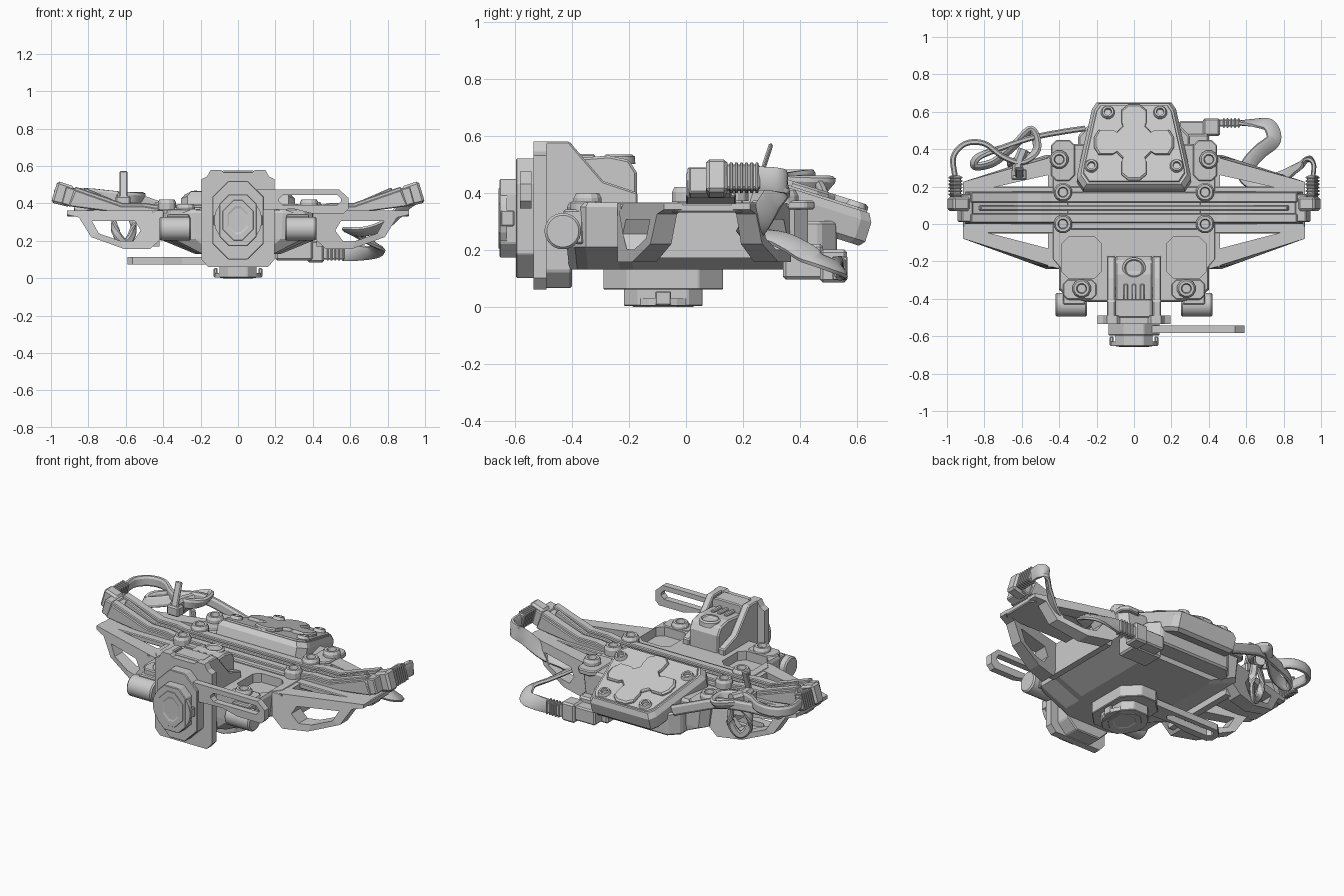
import bpy, bmesh, math
from mathutils import Vector, Matrix

if "Cube" in bpy.data.objects:
    bpy.data.objects.remove(bpy.data.objects["Cube"])

# ---------- helpers ----------
def loft(name, rings, bevel=0, mat=None, smooth=False):
    bm = bmesh.new()
    rs = [[bm.verts.new(p) for p in r] for r in rings]
    n = len(rs[0])
    for a, b in zip(rs, rs[1:]):
        for i in range(n):
            bm.faces.new((a[i], a[(i+1) % n], b[(i+1) % n], b[i]))
    bm.faces.new(rs[0]); bm.faces.new(rs[-1])
    bmesh.ops.recalc_face_normals(bm, faces=bm.faces)
    me = bpy.data.meshes.new(name); bm.to_mesh(me); bm.free()
    ob = bpy.data.objects.new(name, me)
    bpy.context.collection.objects.link(ob)
    if mat: ob.matrix_world = mat
    if bevel:
        m = ob.modifiers.new("edge", 'BEVEL'); m.width = bevel; m.segments = 1
        m.limit_method = 'ANGLE'; m.angle_limit = math.radians(35)
    if smooth:
        bpy.ops.object.select_all(action='DESELECT')
        ob.select_set(True); bpy.context.view_layer.objects.active = ob
        bpy.ops.object.shade_smooth_by_angle()
    return ob

def prism(name, pts, axis, lo, hi, bevel=0, mat=None, smooth=False):
    f = {'x': lambda a, b, c: (c, a, b), 'y': lambda a, b, c: (a, c, b), 'z': lambda a, b, c: (a, b, c)}[axis]
    return loft(name, [[f(a, b, c) for a, b in pts] for c in (lo, hi)], bevel, mat, smooth)

def box(name, x, y, z, bevel=0.006, mat=None):
    return prism(name, [(x[0], y[0]), (x[1], y[0]), (x[1], y[1]), (x[0], y[1])], 'z', z[0], z[1], bevel, mat)

def circle(r, n, c=(0, 0), rx=1):
    return [(c[0]+r*rx*math.cos(2*math.pi*(i+.5)/n), c[1]+r*math.sin(2*math.pi*(i+.5)/n)) for i in range(n)]

def octo(w, h, c, cx=0, cy=0):
    q = [(w, h-c), (w-c, h)]
    q += [(-a, b) for a, b in reversed(q)]
    q += [(-a, -b) for a, b in q]
    return [(cx+a, cy+b) for a, b in q]

def sym(pts):  # mirror half an outline in its first coordinate
    return pts + [(-a, b) for a, b in reversed(pts)]

def cut(ob, cutter):
    m = ob.modifiers.new("cut", 'BOOLEAN'); m.operation = 'DIFFERENCE'; m.object = cutter; m.solver = 'EXACT'
    bpy.context.view_layer.objects.active = ob
    bpy.ops.object.modifier_apply(modifier="cut")
    bpy.data.objects.remove(cutter)

def bolt(name, x, y, z, r=.046, mat=None):
    prof = [(r*1.1, -.03), (r*1.1, .005), (r*.9, .022), (r*.6, .022), (r*.5, 0)]
    loft(name, [[(a, b, z+h) for a, b in circle(q, 12, (x, y))] for q, h in prof], 0, mat)

def ribbon(name, path, h=.035, t=.014):  # flat cable through (x, y, z, roll) points
    P = [Vector(p[:3]) for p in path]; R = [p[3] if len(p) > 3 else 0 for p in path]
    P = [2*P[0]-P[1]] + P + [2*P[-1]-P[-2]]
    S = []
    for i in range(1, len(P)-2):
        for k in range(8):
            u = k/8; a, b, c, d = P[i-1:i+3]
            pos = .5*((2*b)+(c-a)*u+(2*a-5*b+4*c-d)*u*u+(3*b-a-3*c+d)*u**3)
            S.append((pos, R[i-1]*(1-u)+R[i]*u))
    S.append((P[-2], R[-1]))
    rings = []
    for i, (p, r) in enumerate(S):
        tan = (S[min(i+1, len(S)-1)][0]-S[max(i-1, 0)][0]).normalized()
        side = tan.cross(Vector((0, 0, 1))).normalized(); up = side.cross(tan)
        q = Matrix.Rotation(math.radians(r), 3, tan); side, up = q @ side, q @ up
        sec = [(1, .6), (.5, 1), (-.5, 1), (-1, .6), (-1, -.6), (-.5, -1), (.5, -1), (1, -.6)]
        rings.append([p+side*t*a+up*h*b for a, b in sec])
    loft(name, rings, smooth=True)

# ---------- main body: plate with tapered hull ----------
outline = sym([(.24, -.44), (.36, -.41), (.4, -.37), (.4, -.25), (.44, -.2), (.44, .4), (.4, .45), (.3, .45)])
hull = lambda sx, sy, z: [(x*sx, y*sy, z) for x, y in outline]
body = loft("body", [hull(.52, .93, .13), hull(.96, .95, .21), hull(1, .95, .35), hull(.98, .93, .365)])
for s in (1, -1):
    cut(body, prism("recess_cutter", octo(.105, .11, .035, s*.28, -.18), 'z', .31, .5))

for s in (1, -1):
    # bolts and their raised pads
    for i, (x, y, z) in enumerate([(.4, .345, .385), (.38, .17, .4), (.38, 0, .398), (.28, -.345, .376)]):
        bolt(f"bolt_{i}", s*x, y, z)
    prism("rear_bolt_pad", octo(.065, .11, .03, s*.38, .34), 'z', .34, .372, .006)
    prism("front_bolt_pad", octo(.09, .055, .025, s*.29, -.35), 'z', .3, .37, .006)
    # front rollers
    prism("front_roller", circle(.064, 24, (-.432, .265)), 'x', *sorted((s*.25, s*.42)), .008, smooth=True)
    box("roller_bracket", sorted((s*.26, s*.38)), (-.43, -.36), (.22, .34))
    # wing plate under the rail
    prism("wing_plate", [(s*x, y) for x, y in [(.4, -.05), (.89, -.05), (.915, -.02), (.915, .17), (.89, .2), (.4, .2)]], 'z', .33, .362, .005)
    # diagonal wing trusses, made straight then sheared into place
    prof = [(.4, .362), (.915, .362), (.915, .34), (.85, .325), (.785, .22), (.61, .157), (.47, .157), (.4, .22)]
    hole = [(.78, .305), (.55, .305), (.52, .255), (.56, .2), (.63, .2), (.745, .24)]
    for tag, y0, y1 in (("front", -.193, -.045), ("rear", .322, .192)):
        w = prism(tag+"_wing_truss", [(s*x, z) for x, z in prof], 'y', -.047, .047)
        cut(w, prism("truss_cutter", [(s*x, z) for x, z in hole], 'y', -.1, .1))
        for v in w.data.vertices:
            u = max(0, (abs(v.co.x)-.47)/.445)
            v.co.y = v.co.y*(1-.3*u)+y0+(y1-y0)*u
    # inner wing rib beside the body
    prism("wing_rib", [(-.23, .36), (-.2, .17), (.3, .17), (.36, .36)], 'x', *sorted((s*.42, s*.46)))

# ---------- cross rail with upturned ends ----------
def rail(name, y0, y1, top, xe=.87):
    pts = [(xe+.036, .385), (xe, .472+top), (.62, .385+top), (.5, .385+top), (.44, .375+top)]
    prism(name, sym(pts)[:5] + [(-x, z) for x, z in reversed(pts)] + [(-.6, .345), (.6, .345)], 'y', y0, y1, .005)
rail("rail_base", -.0, .175, .0)
rail("rail_front_strip", .005, .055, .018)
rail("rail_rear_strip", .115, .17, .018)
rail("rail_center_strip", .072, .098, .014, .82)
box("rail_center_pad", (-.36, .36), (-.03, .2), (.35, .377))

# ---------- rail end caps with strain relief ----------
for s in (1, -1):
    prism("rail_end_cap", [(s*x, z) for x, z in [(.875, .49), (.965, .52), (1, .405), (.9, .38)]], 'y', .07, .145, .012)
    prism("rail_end_filler", [(s*x, z) for x, z in [(.86, .475), (.92, .49), (.945, .4), (.89, .38)]], 'y', .01, .16, .006)
    tilt = Matrix.Translation((s*.955, 0, .452)) @ Matrix.Rotation(s*math.radians(-16), 4, 'Y')
    box("plug_neck", (-.019, .019), (.14, .26), (-.044, .044), .006, tilt)
    for k in range(6):
        box("plug_rib", (-.025, .025), (.153+k*.018, .164+k*.018), (-.05, .05), .003, tilt)

# ---------- front bracket ----------
prism("bracket_plate", sym([(.16, .06), (.195, .1), (.195, .53), (.165, .545), (.145, .58), (.09, .58), (.075, .565)]), 'y', -.535, -.49)
prism("bracket_core", octo(.145, .255, .06, 0, .32), 'y', -.5, -.4, .006)
prism("bracket_hump", [(-.5, .3), (-.5, .5), (-.4, .52), (-.27, .53), (-.2, .515), (-.172, .47), (-.172, .3)], 'x', -.1, .1, .008)
for s in (1, -1):
    prism("bracket_side", [(-.5, .3), (-.5, .58), (-.41, .58), (-.29, .44), (-.17, .4), (-.17, .33)], 'x', *sorted((s*.1, s*.145)), .006)
for i in (-1, 0, 1):
    box("bracket_fin", (i*.045-.012, i*.045+.012), (-.47, -.32), (.48, .535), .005)
loft("bracket_button", [[(a, b, z) for a, b in circle(r, 24, (0, -.235), 1.1)] for r, z in [(.058, .5), (.056, .526), (.046, .534), (.04, .526)]], smooth=True)

# ---------- quick-release adapters (front and bottom share one design) ----------
def adapter(tag, M):
    # local: z points away from the body, x along the lever, y along the long side
    prism(tag+"_adapter_base", octo(.137, .21, .085), 'z', -.01, .064, .004, M)
    prism(tag+"_adapter_disc", octo(.1, .138, .05), 'z', .05, .122, .004, M)
    prism(tag+"_adapter_flange", circle(.128, 24), 'z', .095, .12, 0, M)
    rings = [[(a, b, z) for a, b in octo(w, h, w*.7)] for w, h, z in [(.085, .11, .118), (.08, .105, .125), (.055, .075, .125), (.045, .06, .121)]]
    loft(tag+"_adapter_lock", rings, 0, M)
    for s in (1, -1):
        box(tag+"_adapter_tab", (s*.12-.01, s*.12+.01), (-.028, .028), (.07, .118), .004, M)
    arm = prism(tag+"_lever", [(.0, .165), (.54, .165), (.59, .12), (.59, .06), (.565, .035), (.4, .035), (.3, .06), (.0, .05)], 'z', .01, .05, 0, M)
    cut(arm, prism("lever_cutter", octo(.165, .027, .02, .385, .108), 'z', -.1, .2, 0, M))
adapter("front", Matrix.Translation((0, -.532, .31)) @ Matrix.Rotation(math.pi/2, 4, 'X'))
adapter("bottom", Matrix.Translation((0, -.08, .124)) @ Matrix.Rotation(math.pi, 4, 'Y'))

# ---------- tilted rear pack with raised cross ----------
T = Matrix.Translation((0, .432, .395)) @ Matrix.Rotation(math.radians(-17.5), 4, 'X')
po = sym([(.2, .238), (.225, .2), (.3, -.15), (.305, -.19), (.27, -.245)])
ring = lambda k, z: [(x*k, y*k, z) for x, y in po]
loft("pack_case", [ring(.93, -.12), ring(1, -.1), ring(1, -.03), ring(.93, 0)], 0, T)
loft("pack_lid", [ring(.9, -.005), ring(.88, .008)], 0, T)
q = [(.215, .025), (.19, .068), (.115, .068), (.095, .055), (.06, .09), (.068, .115), (.068, .18), (.03, .212)]
cross = q + [(-a, b) for a, b in reversed(q)]
cross += [(-a, -b) for a, b in cross]
loft("pack_cross", [[(a*k, b*k, z) for a, b in cross] for k, z in [(1, 0), (1, .018), (.95, .026)]], 0, T)
for s in (1, -1):
    bolt("pack_bolt", s*.14, .17, .004, .034, T)
    bolt("pack_bolt", s*.228, -.13, .004, .034, T)
prism("pack_base", sym([(.3, .3), (.3, .47), (.24, .53)]), 'z', .16, .3, .01)

# ---------- rear right port, plug and cable ----------
box("port_block", (.2, .4), (.34, .48), (.095, .22), .01)
box("port_socket", (.24, .39), (.47, .55), (.1, .19), .008)
box("angle_plug", (.37, .46), (.47, .565), (.085, .2), .01)
box("angle_plug_neck", (.45, .57), (.52, .56), (.1, .17))
for k in range(5):
    box("angle_plug_rib", (.475+k*.02, .485+k*.02), (.514, .566), (.094, .176), .003)
ribbon("right_cable", [(.56, .54, .135), (.65, .54, .135, 25), (.725, .525, .14, 50), (.745, .45, .17, 65), (.67, .385, .21, 65), (.615, .32, .24, 65),
                       (.6, .25, .25, 65), (.68, .215, .25, 60), (.79, .25, .29, 45), (.88, .305, .38, 20), (.93, .345, .43, 5), (.96, .32, .445), (.957, .25, .45)], .042, .013)

# ---------- left cable bundled in loops with a tie ----------
ribbon("left_cable", [(-.957, .25, .45), (-.965, .36, .45), (-.9, .43, .45), (-.8, .43, .45), (-.7, .36, .44), (-.6, .33, .43), (-.52, .4, .43, 30),
                      (-.55, .5, .43, 40), (-.64, .42, .42, 30), (-.75, .33, .4, 30), (-.85, .31, .38, 30), (-.83, .36, .4, 15), (-.7, .41, .42),
                      (-.55, .46, .42), (-.4, .49, .37), (-.27, .51, .32)], .031, .015)
ribbon("left_cable_lower_loop", [(-.6, .36, .4), (-.66, .33, .33), (-.65, .31, .24), (-.6, .33, .19), (-.56, .36, .26), (-.57, .37, .38)], .022, .013)
ribbon("cable_tie_strap", [(-.62, .26, .42), (-.62, .32, .42), (-.59, .4, .42)], .042, .028)
box("cable_tie_head", (-.655, -.575), (.235, .295), (.38, .44), .008)
box("cable_tie_tail", (-.022, .022), (-.008, .008), (0, .16), .006,
    Matrix.Translation((-.612, .25, .42)) @ Matrix.Rotation(math.radians(-18), 4, 'X'))
